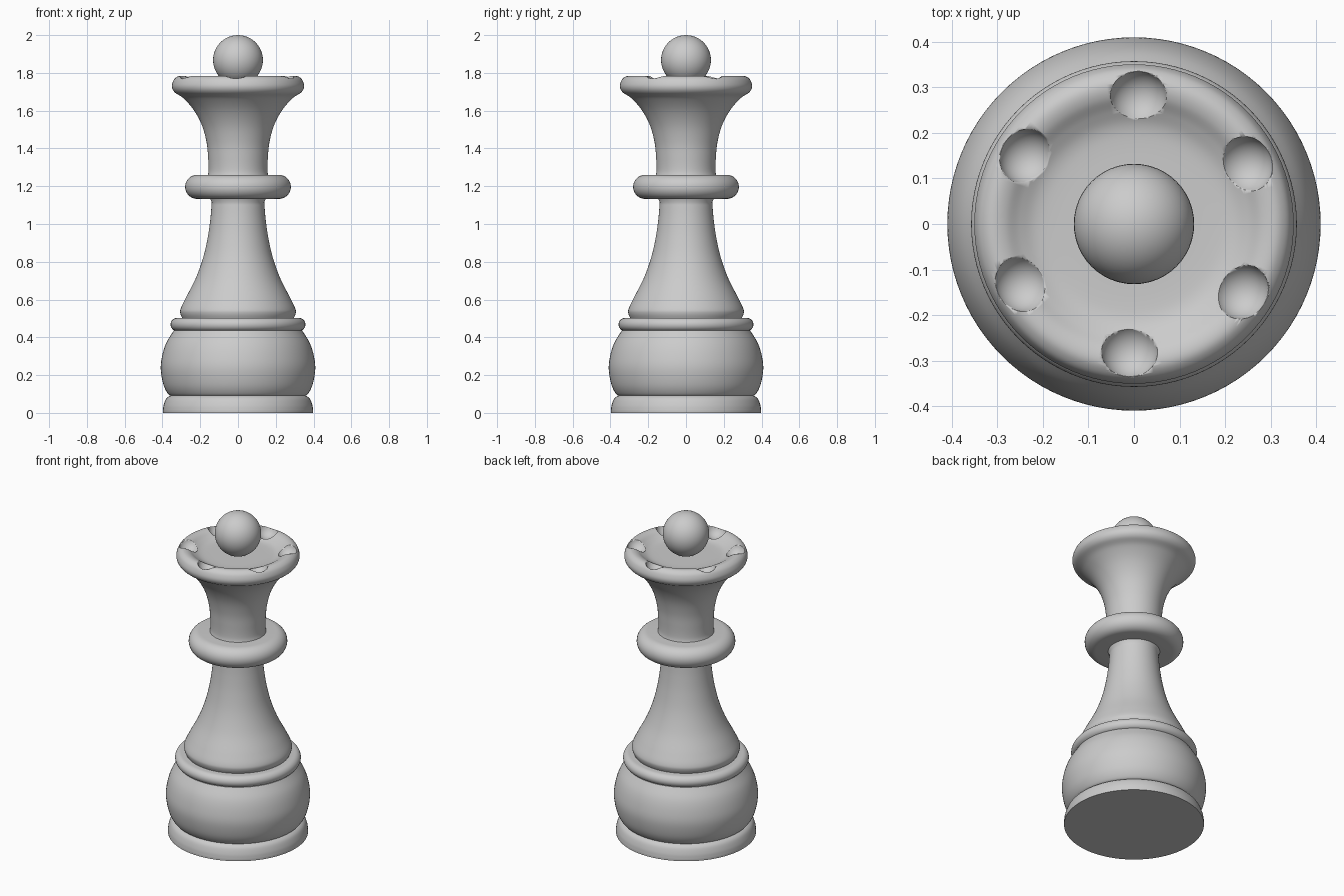
import bpy, bmesh, math
from mathutils import Vector

default = bpy.data.objects.get("Cube")
if default:
    bpy.data.objects.remove(default, do_unlink=True)

grey = bpy.data.materials.new("plain grey")
grey.use_nodes = True
COLOUR = (0.6, 0.6, 0.6, 1)
grey.diffuse_color = COLOUR
grey.node_tree.nodes["Principled BSDF"].inputs["Base Color"].default_value = COLOUR


def smooth_path(points, steps=6):
    """Catmull-Rom curve through (radius, height) points."""
    pts = [Vector(p) for p in points]
    pts = [2 * pts[0] - pts[1]] + pts + [2 * pts[-1] - pts[-2]]
    out = []
    for a, b, c, d in zip(pts, pts[1:], pts[2:], pts[3:]):
        for i in range(steps):
            t = i / steps
            out.append(0.5 * (2 * b + (c - a) * t + (2 * a - 5 * b + 4 * c - d) * t * t
                              + (3 * b - a - 3 * c + d) * t ** 3))
    return out + [pts[-2]]


def lathe(name, path, sides=96):
    """Turn a profile into a closed solid around the z axis."""
    bm = bmesh.new()
    rings = []
    for r, z in path:
        rings.append([bm.verts.new((r * math.cos(math.tau * i / sides),
                                    r * math.sin(math.tau * i / sides), z))
                      for i in range(sides)])
    for low, high in zip(rings, rings[1:]):
        for i in range(sides):
            j = (i + 1) % sides
            bm.faces.new((low[i], low[j], high[j], high[i]))
    bm.faces.new(rings[0][::-1])
    bm.faces.new(rings[-1])
    bmesh.ops.recalc_face_normals(bm, faces=bm.faces)
    mesh = bpy.data.meshes.new(name)
    bm.to_mesh(mesh)
    bm.free()
    obj = bpy.data.objects.new(name, mesh)
    bpy.context.collection.objects.link(obj)
    return finish(obj)


def finish(obj):
    obj.data.materials.append(grey)
    bpy.ops.object.select_all(action="DESELECT")
    obj.select_set(True)
    bpy.context.view_layer.objects.active = obj
    bpy.ops.object.shade_smooth_by_angle(angle=math.radians(35))
    return obj


def ball(name, radius, location):
    bpy.ops.mesh.primitive_uv_sphere_add(segments=48, ring_count=24,
                                         radius=radius, location=location)
    obj = bpy.context.object
    obj.name = name
    return finish(obj)


def bead(radius, low, high, bulge, steps=16):
    """Half-ellipse moulding profile from low to high."""
    mid, half = (low + high) / 2, (high - low) / 2
    return [(radius - bulge + bulge * math.cos(a), mid + half * math.sin(a))
            for a in (math.pi * (i / steps - 0.5) for i in range(steps + 1))]


# Foot, bulb and mouldings
lathe("foot", [(0.397, 0)] + smooth_path(
    [(0.398, 0.012), (0.394, 0.04), (0.382, 0.072), (0.365, 0.088), (0.345, 0.094)]))
lathe("bulb", smooth_path(
    [(0.345, 0.085), (0.37, 0.1), (0.395, 0.15), (0.409, 0.23), (0.402, 0.3),
     (0.38, 0.37), (0.34, 0.436)]))
lathe("lower_ring", bead(0.357, 0.433, 0.503, 0.035))
lathe("collar", bead(0.28, 1.133, 1.26, 0.063))

# Tapered stem
lathe("stem", smooth_path(
    [(0.29, 0.49), (0.305, 0.525), (0.303, 0.553), (0.276, 0.61), (0.225, 0.71),
     (0.185, 0.82), (0.16, 0.93), (0.146, 1.03), (0.139, 1.115)])
    + [(0.15, 1.14)])

# Flared crown with hollow top
outer = [(0.162, 1.25), (0.156, 1.285), (0.158, 1.35), (0.166, 1.43), (0.19, 1.52),
         (0.232, 1.6), (0.288, 1.665), (0.335, 1.697), (0.35, 1.727), (0.342, 1.76),
         (0.325, 1.778), (0.305, 1.784), (0.28, 1.778), (0.25, 1.759),
         (0.215, 1.743), (0.17, 1.738), (0.08, 1.738)]
crown = lathe("crown", smooth_path(outer))

# Six round notches cut into the rim
for i in range(6):
    a = math.radians(28 + 60 * i)
    cutter = ball("notch_cutter", 0.063,
                  (0.276 * math.cos(a), 0.276 * math.sin(a), 1.793))
    cut = crown.modifiers.new("notch", "BOOLEAN")
    cut.object = cutter
    cut.operation = "DIFFERENCE"
    cut.solver = "EXACT"
    cutter.hide_render = True
    cutter.hide_set(True)

# Finial
ball("finial_ball", 0.132, (0, 0, 1.868))
